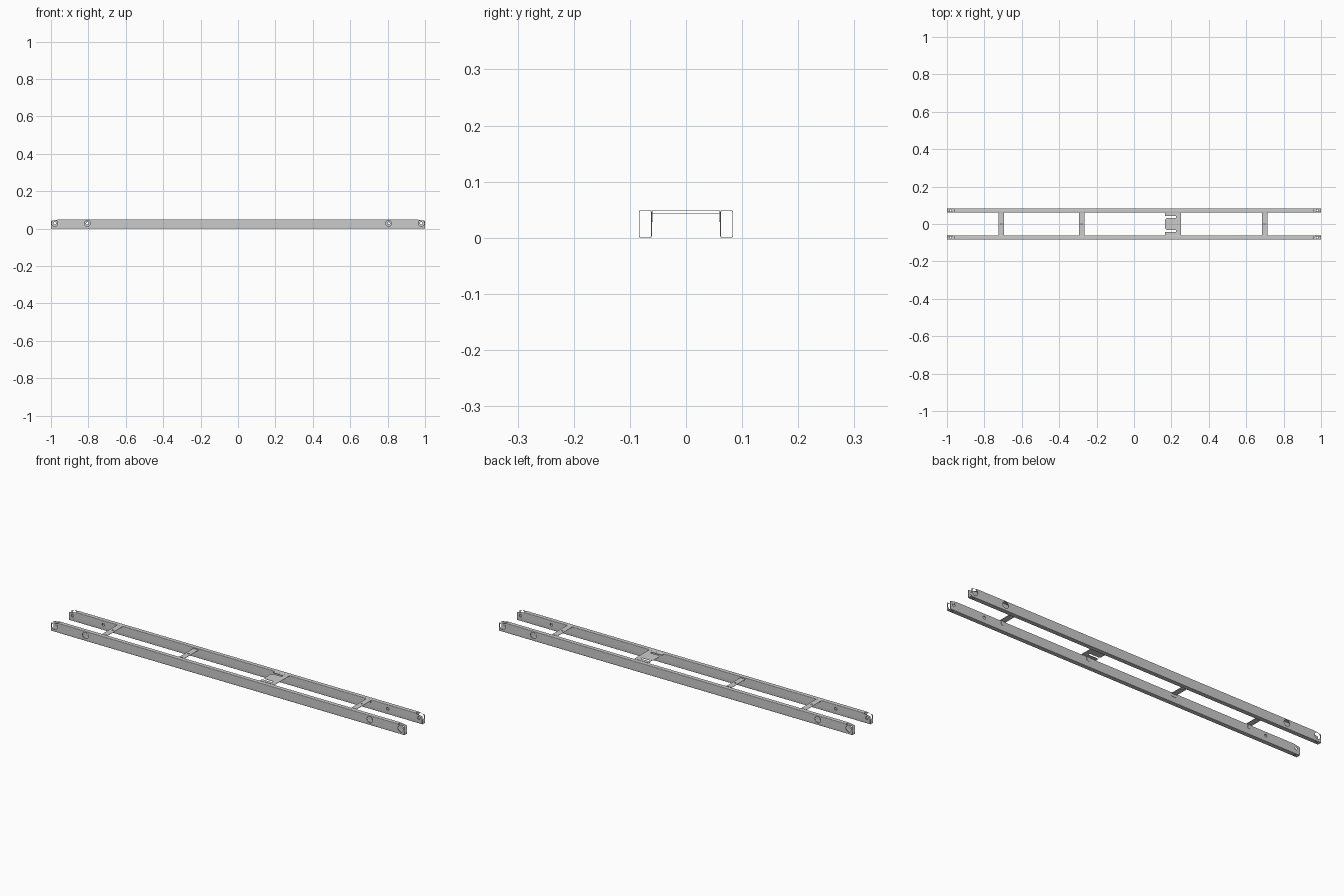
import bpy, bmesh, math

if "Cube" in bpy.data.objects:
    bpy.data.objects.remove(bpy.data.objects["Cube"])

H = 0.049                  # rail height
Y_IN, Y_OUT = 0.061, 0.084 # rail inner and outer faces
WALL = 0.0015


def finish(name, bm):
    bmesh.ops.recalc_face_normals(bm, faces=bm.faces)
    me = bpy.data.meshes.new(name)
    bm.to_mesh(me)
    bm.free()
    ob = bpy.data.objects.new(name, me)
    bpy.context.collection.objects.link(ob)
    return ob


def prism(bm, pts, place, a, b):
    """Extrude a 2D profile from a to b; place(u, v, t) gives the 3D point."""
    lo = [bm.verts.new(place(u, v, a)) for u, v in pts]
    hi = [bm.verts.new(place(u, v, b)) for u, v in pts]
    n = len(pts)
    bm.faces.new(lo)
    bm.faces.new(hi[::-1])
    for i in range(n):
        j = (i + 1) % n
        bm.faces.new((lo[i], lo[j], hi[j], hi[i]))


along_x = lambda u, v, t: (t, u, v)
along_y = lambda u, v, t: (u, t, v)
along_z = lambda u, v, t: (u, v, t)


def circle(x, y, r, n=32):
    return [(x + r * math.cos(2 * math.pi * i / n),
             y + r * math.sin(2 * math.pi * i / n)) for i in range(n)]


def round_rect(y0, y1, z0, z1, r, n=4):
    pts = []
    corners = [(y1 - r, z1 - r), (y0 + r, z1 - r), (y0 + r, z0 + r), (y1 - r, z0 + r)]
    for k, (cy, cz) in enumerate(corners):
        for i in range(n + 1):
            a = math.pi / 2 * (k + i / n)
            pts.append((cy + r * math.cos(a), cz + r * math.sin(a)))
    return pts


def cut(ob, bm):
    cutter = finish("cutter", bm)
    cutter.hide_render = True
    mod = ob.modifiers.new("cut", 'BOOLEAN')
    mod.operation, mod.solver, mod.object = 'DIFFERENCE', 'EXACT', cutter
    bpy.context.view_layer.objects.active = ob
    bpy.ops.object.modifier_apply(modifier=mod.name)
    bpy.data.objects.remove(cutter)


def smooth(ob):
    bpy.ops.object.select_all(action='DESELECT')
    ob.select_set(True)
    bpy.context.view_layer.objects.active = ob
    bpy.ops.object.shade_smooth_by_angle(angle=math.radians(30))


# Hollow side rails, open at both ends
def rail(name, s):
    outer = round_rect(Y_IN, Y_OUT, 0, H, 0.003)
    inner = round_rect(Y_IN + WALL, Y_OUT - WALL, WALL, H - WALL, 0.0015)
    bm = bmesh.new()
    rings = [[bm.verts.new((x, s * y, z)) for y, z in loop]
             for x in (-1, 1) for loop in (outer, inner)]
    n = len(outer)
    for p, q in ((0, 1), (1, 3), (3, 2), (2, 0)):
        for i in range(n):
            j = (i + 1) % n
            bm.faces.new((rings[p][i], rings[p][j], rings[q][j], rings[q][i]))
    ob = finish(name, bm)

    mid = (Y_IN + Y_OUT) / 2
    holes = bmesh.new()
    for e in (-1, 1):
        for x in (0.805, 0.98):
            # Large access hole outside, small bolt hole inside
            prism(holes, circle(e * x, 0.028, 0.016), along_y, s * (mid + 0.002), s * 0.1)
            prism(holes, circle(e * x, 0.028, 0.007), along_y, s * 0.05, s * (mid - 0.002))
        # Small hole in the floor of each end
        prism(holes, circle(e * 0.98, s * mid, 0.005), along_z, -0.01, 0.006)
    cut(ob, holes)

    # Sloping cut that opens the top of each end
    wedges = bmesh.new()
    for e in (-1, 1):
        prism(wedges, [(e * 0.955, 0.07), (e * 0.955, H), (e * 1.01, 0.0395), (e * 1.01, 0.07)],
              along_y, s * 0.05, s * 0.1)
    cut(ob, wedges)
    smooth(ob)


rail("front_rail", -1)
rail("back_rail", 1)


# Sheet cross straps with turned-down end tabs
def strap(name, x, z, width, tab_width):
    bm = bmesh.new()
    prism(bm, [(-Y_IN, z - WALL), (Y_IN, z - WALL), (Y_IN, z), (-Y_IN, z)],
          along_x, x - width / 2, x + width / 2)
    ob = finish(name, bm)
    hole = bmesh.new()
    prism(hole, circle(x, 0, 0.004, 20), along_z, 0, 0.1)
    cut(ob, hole)
    tabs(name + "_tabs", x, tab_width)


def tabs(name, x, width):
    bm = bmesh.new()
    w = width / 2
    pts = [(x - w, H), (x - w, 0.032), (x - w + 0.004, 0.028),
           (x + w - 0.004, 0.028), (x + w, 0.032), (x + w, H)]
    for s in (-1, 1):
        prism(bm, pts, along_y, s * (Y_IN - WALL), s * Y_IN)
    finish(name, bm)


strap("left_strap", -0.71, H, 0.03, 0.018)
strap("middle_strap", -0.28, 0.0435, 0.03, 0.03)
strap("right_strap", 0.70, H, 0.03, 0.018)

# Slotted plate with a central tongue
half = [(0.25, 0), (0.25, Y_IN), (0.167, Y_IN), (0.167, 0.044), (0.225, 0.044),
        (0.225, 0.033), (0.175, 0.033), (0.167, 0.025)]
outline = half + [(x, -y) for x, y in half[:0:-1]]
bm = bmesh.new()
prism(bm, outline, along_z, H - WALL, H)
finish("slotted_plate", bm)
tabs("slotted_plate_tabs", 0.21, 0.02)
